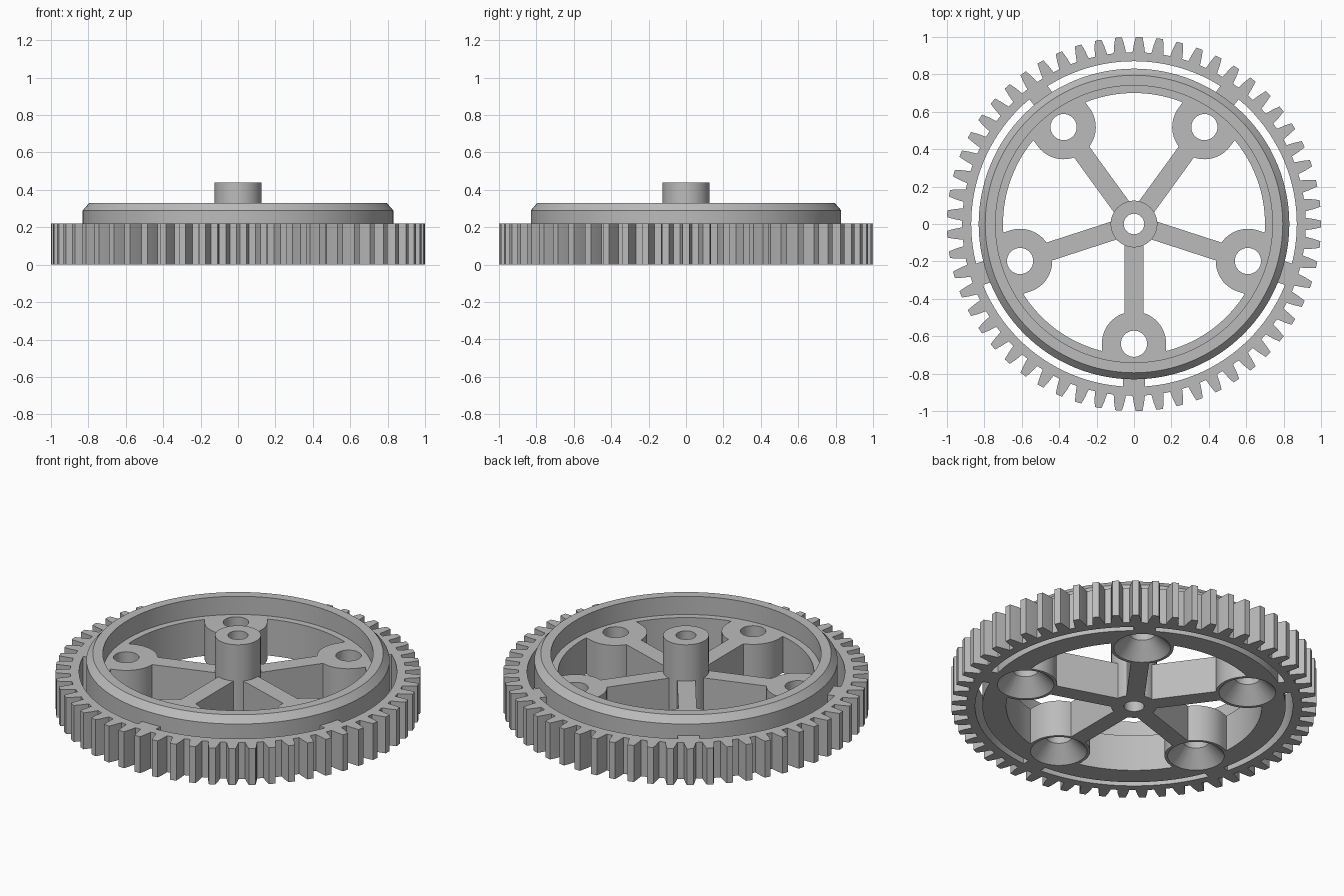
import bpy, bmesh
from math import sin, cos, pi, radians, sqrt

old = bpy.data.objects.get("Cube")
if old:
    bpy.data.objects.remove(old, do_unlink=True)

grey = bpy.data.materials.new("plain grey")
grey.use_nodes = True
GREY = (0.5, 0.5, 0.5, 1)
grey.diffuse_color = GREY
grey.node_tree.nodes["Principled BSDF"].inputs["Base Color"].default_value = GREY

PLATE = 0.22          # thickness of teeth, spokes and bosses
TEETH = 57
BOLT_R = 0.64         # bolt circle radius
ARMS = [radians(270 + 72 * k) for k in range(5)]


def finish(name, bm):
    bmesh.ops.recalc_face_normals(bm, faces=bm.faces[:])
    mesh = bpy.data.meshes.new(name)
    bm.to_mesh(mesh)
    bm.free()
    mesh.materials.append(grey)
    obj = bpy.data.objects.new(name, mesh)
    bpy.context.collection.objects.link(obj)
    return obj


def lathe(name, profile, steps, x=0, y=0):
    """Spin a closed (radius, height) profile about a vertical axis."""
    bm = bmesh.new()
    rings = [[bm.verts.new((x + r * cos(2 * pi * i / steps),
                            y + r * sin(2 * pi * i / steps), z)) for r, z in profile]
             for i in range(steps)]
    n = len(profile)
    for i in range(steps):
        a, b = rings[i], rings[(i + 1) % steps]
        for j in range(n):
            k = (j + 1) % n
            bm.faces.new((a[j], b[j], b[k], a[k]))
    bmesh.ops.remove_doubles(bm, verts=bm.verts[:], dist=1e-6)
    return finish(name, bm)


def prism(name, outline, z0=0.0, z1=PLATE):
    bm = bmesh.new()
    face = bm.faces.new([bm.verts.new((x, y, z0)) for x, y in outline])
    new = bmesh.ops.extrude_face_region(bm, geom=[face])["geom"]
    bmesh.ops.translate(bm, vec=(0, 0, z1 - z0),
                        verts=[v for v in new if isinstance(v, bmesh.types.BMVert)])
    return finish(name, bm)


def turn(points, angle):
    c, s = cos(angle), sin(angle)
    return [(x * c - y * s, x * s + y * c) for x, y in points]


def combine(obj, other, operation):
    mod = obj.modifiers.new("combine", 'BOOLEAN')
    mod.operation, mod.solver, mod.object = operation, 'EXACT', other
    bpy.context.view_layer.objects.active = obj
    bpy.ops.object.modifier_apply(modifier=mod.name)
    bpy.data.objects.remove(other, do_unlink=True)


def smooth(obj):
    bpy.ops.object.select_all(action='DESELECT')
    obj.select_set(True)
    bpy.context.view_layer.objects.active = obj
    bpy.ops.object.shade_smooth_by_angle(angle=radians(25))


# Toothed ring: outline of tapered teeth, with a round opening
tooth_side = [(0.918, 0.033), (0.96, 0.027), (1.0, 0.018)]
tooth = ([(sqrt(r * r - w * w), -w) for r, w in tooth_side]
         + [(sqrt(r * r - w * w), w) for r, w in reversed(tooth_side)])
outline = []
for i in range(TEETH):
    outline += turn(tooth, 2 * pi * i / TEETH)
toothed_ring = prism("toothed_ring", outline)
opening = lathe("opening_cutter", [(0, -0.1), (0.87, -0.1), (0.87, 0.4), (0, 0.4)], 128)
combine(toothed_ring, opening, 'DIFFERENCE')
smooth(toothed_ring)

# Bridges joining the toothed ring to the wheel across the slot
for i, a in enumerate(ARMS):
    bridge = [(0.825, -0.06), (0.872, -0.06), (0.872, 0.06), (0.825, 0.06)]
    prism(f"bridge_{i + 1}", turn(bridge, a))

# Wheel: raised chamfered rim with a low inner ledge
wheel = lathe("spoked_wheel", [(0.70, 0), (0.83, 0), (0.83, 0.29), (0.795, 0.33),
                               (0.74, 0.33), (0.74, PLATE), (0.70, PLATE)], 128)

# Hub with a through bore
hub = lathe("hub", [(0.055, 0), (0.125, 0), (0.125, 0.44), (0.055, 0.44)], 48)
combine(wheel, hub, 'UNION')

# Each arm is a spoke ending in a rounded boss that merges into the rim
for a in ARMS:
    spoke = [(0.09, -0.05), (0.55, -0.05), (0.55, 0.05), (0.09, 0.05)]
    boss = [(0.72, -0.172), (0.72, 0.172)]
    boss += [(BOLT_R + 0.172 * cos(t), 0.172 * sin(t))
             for t in (pi / 2 + pi * i / 24 for i in range(25))]
    for part in (boss, spoke):
        combine(wheel, prism("arm_part", turn(part, a)), 'UNION')

# Bolt holes, countersunk from below
for a in ARMS:
    cutter = lathe("bolt_cutter", [(0, -0.01), (0.165, -0.01), (0.07, 0.09),
                                   (0.07, 0.4), (0, 0.4)], 40,
                   BOLT_R * cos(a), BOLT_R * sin(a))
    combine(wheel, cutter, 'DIFFERENCE')
smooth(wheel)
